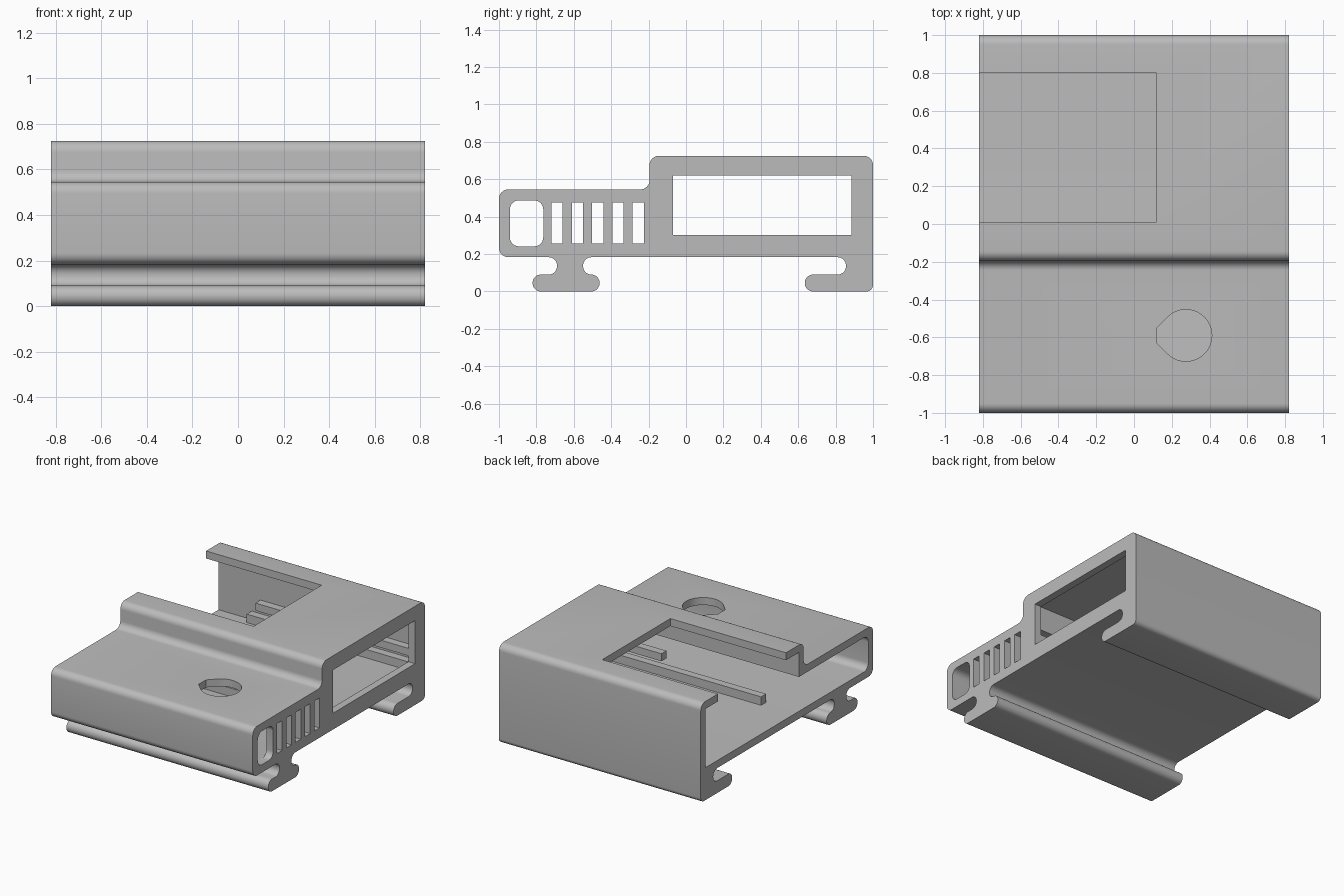
import bpy, bmesh, math
from mathutils import Vector

if "Cube" in bpy.data.objects:
    bpy.data.objects.remove(bpy.data.objects["Cube"], do_unlink=True)

grey = bpy.data.materials.new("light_grey_plastic")
grey.use_nodes = True
colour = (0.5, 0.5, 0.5, 1)
grey.diffuse_color = colour
grey.node_tree.nodes["Principled BSDF"].inputs["Base Color"].default_value = colour

HALF = 0.82      # half length along x
WALL = 0.055


def rounded(corners, steps=8):
    """Outline from (u, v, radius) corners, each replaced by an arc."""
    out = []

    def add(p):
        if not out or (p - out[-1]).length > 1e-3:
            out.append(p)

    n = len(corners)
    for i, (u, v, r) in enumerate(corners):
        p = Vector((u, v))
        if r == 0:
            add(p)
            continue
        d1 = (Vector(corners[i - 1][:2]) - p).normalized()
        d2 = (Vector(corners[(i + 1) % n][:2]) - p).normalized()
        half = d1.angle(d2) / 2
        c = p + (d1 + d2).normalized() * r / math.sin(half)
        v1 = p + d1 * r / math.tan(half) - c
        v2 = p + d2 * r / math.tan(half) - c
        w = math.pi - 2 * half
        for k in range(steps + 1):
            f = k / steps
            add(c + (v1 * math.sin((1 - f) * w) + v2 * math.sin(f * w)) / math.sin(w))
    if (out[0] - out[-1]).length < 1e-3:
        out.pop()
    return out


def prism(name, outline, lo, hi, axis="x"):
    """Extrude an outline: (y, z) along x, or (x, y) along z."""
    bm = bmesh.new()
    place = (lambda p, t: (t, p[0], p[1])) if axis == "x" else (lambda p, t: (p[0], p[1], t))
    face = bm.faces.new([bm.verts.new(place(p, lo)) for p in outline])
    ext = bmesh.ops.extrude_face_region(bm, geom=[face])
    moved = [g for g in ext["geom"] if isinstance(g, bmesh.types.BMVert)]
    bmesh.ops.translate(bm, verts=moved, vec=place((0, 0), hi - lo))
    bmesh.ops.recalc_face_normals(bm, faces=bm.faces)
    mesh = bpy.data.meshes.new(name)
    bm.to_mesh(mesh)
    bm.free()
    ob = bpy.data.objects.new(name, mesh)
    bpy.context.collection.objects.link(ob)
    mesh.materials.append(grey)
    return ob


def rect(u0, u1, v0, v1, r=0):
    return rounded([(u0, v0, r), (u1, v0, r), (u1, v1, r), (u0, v1, r)])


def activate(ob):
    bpy.ops.object.select_all(action="DESELECT")
    ob.select_set(True)
    bpy.context.view_layer.objects.active = ob


def cut(target, cutter):
    mod = target.modifiers.new("cut", "BOOLEAN")
    mod.operation, mod.solver, mod.object = "DIFFERENCE", "EXACT", cutter
    activate(target)
    bpy.ops.object.modifier_apply(modifier=mod.name)
    bpy.data.objects.remove(cutter, do_unlink=True)


# Outer shell with rail foot at the front and rail hook at the back
R, H = 0.05, 0.044
shell = prism("housing", rounded([
    (-1, 0.183, R), (-1, 0.545, R), (-0.195, 0.545, R), (-0.195, 0.725, R),
    (1, 0.725, R), (1, 0, 0.035),
    (0.635, 0, H), (0.635, 0.09, H), (0.855, 0.09, H), (0.855, 0.183, H),
    (-0.55, 0.183, H), (-0.55, 0.09, H), (-0.462, 0.09, H), (-0.462, 0, H),
    (-0.82, 0, H), (-0.82, 0.09, H), (-0.69, 0.09, H), (-0.69, 0.183, H),
]), -HALF, HALF)

# Hollow interior, open at one end
step_y, low_roof, floor = -0.195 + WALL, 0.545 - WALL, 0.183 + WALL
back, front = 1 - WALL, -1 + WALL
cut(shell, prism("interior_cutter", rounded([
    (front, floor, R), (front, low_roof, R), (step_y, low_roof, 0),
    (step_y, 0.725 - WALL, 0), (back, 0.725 - WALL, 0), (back, floor, 0),
]), -1, HALF - WALL))

# End wall: large window, rounded port and five vents
cut(shell, prism("window_cutter", rect(-0.07, 0.885, 0.303, 0.62), 0.7, 0.9))
cut(shell, prism("port_cutter", rect(-0.942, -0.763, 0.241, 0.487, 0.049), 0.7, 0.9))
for i in range(5):
    y = -0.719 + i * 0.1085
    cut(shell, prism("vent_cutter", rect(y, y + 0.06, 0.255, 0.475), 0.7, 0.9))

# Roof opening over the raised part
cut(shell, prism("opening_cutter", rect(-1, 0.12, 0.01, 0.8), 0.6, 0.8, "z"))

# Teardrop hole in the low roof
cx, cy, r = 0.275, -0.59, 0.137
arc = [math.radians(-135 + 270 * k / 36) for k in range(37)]
drop = [Vector((cx + r * math.cos(a), cy + r * math.sin(a))) for a in arc]
tip = r * math.sqrt(2) - 0.152
drop += [Vector((cx - 0.152, cy + tip)), Vector((cx - 0.152, cy - tip))]
cut(shell, prism("hole_cutter", drop, 0.4, 0.6, "z"))

# Board guide rails: a lower and an upper rail on each side
inner = HALF - WALL + 0.01
rails = [
    prism("lower_front_rail", rect(step_y + 0.01, -0.072, floor - 0.01, 0.3), -0.56, inner),
    prism("upper_front_rail", rect(step_y + 0.01, -0.072, 0.345, 0.4), 0.25, inner),
    prism("lower_back_rail", rect(0.887, back + 0.01, floor - 0.01, 0.3), -0.55, inner),
    prism("upper_back_rail", rect(0.887, back + 0.01, 0.345, 0.4), -0.48, inner),
]

activate(shell)
bpy.ops.object.shade_smooth_by_angle(angle=math.radians(30))
